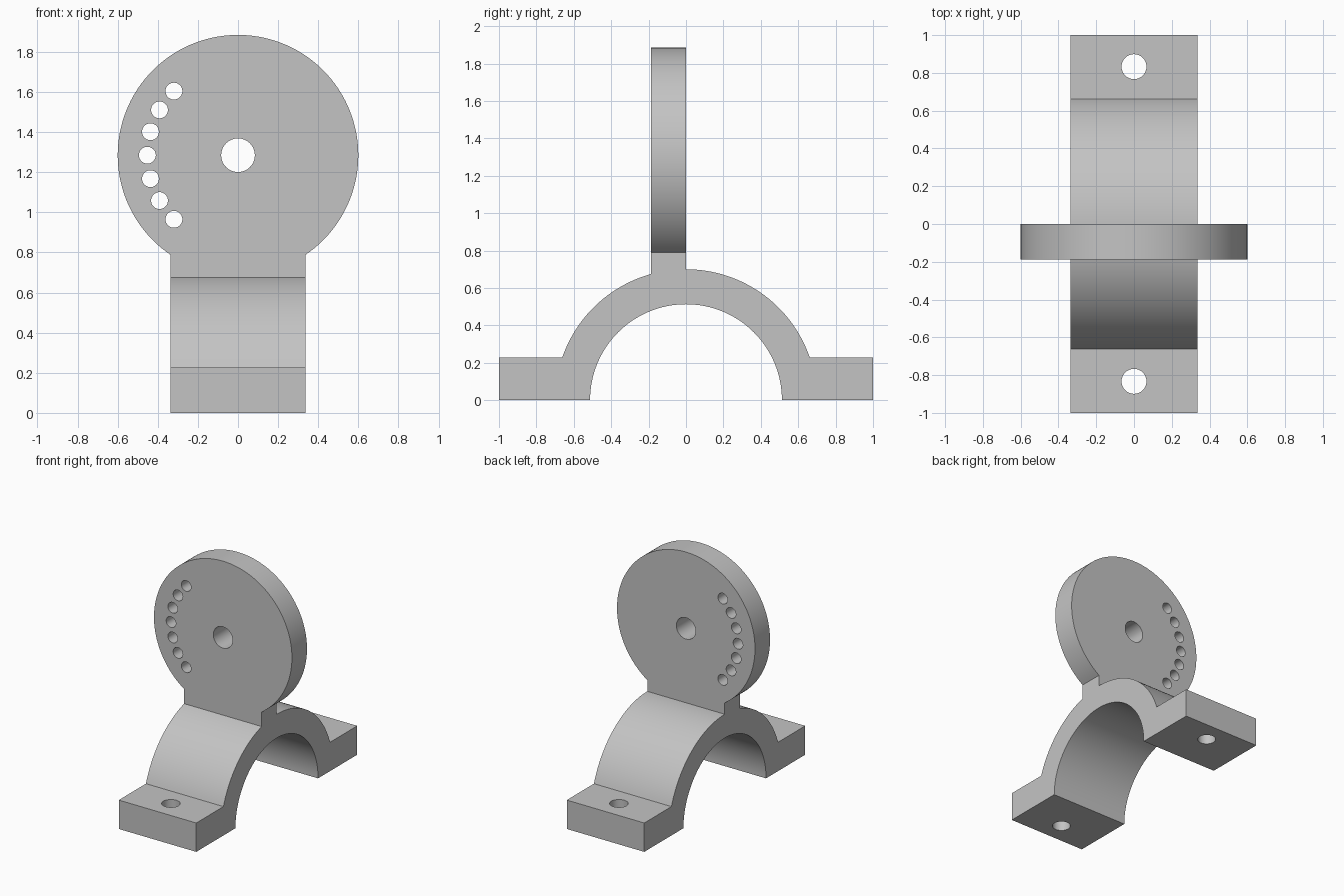
import bpy, bmesh
from math import sin, cos, pi, asin, radians, sqrt
from mathutils import Vector

if "Cube" in bpy.data.objects:
    bpy.data.objects.remove(bpy.data.objects["Cube"])

HALF_W = 0.337                 # half width of saddle and neck
INNER, OUTER = 0.513, 0.70     # saddle arch radii
FOOT_H = 0.227
DISC_R, DISC_Z, THICK = 0.60, 1.285, 0.187

grey = bpy.data.materials.new("plain_grey")
grey.use_nodes = True
grey.diffuse_color = (0.55, 0.55, 0.55, 1)
grey.node_tree.nodes["Principled BSDF"].inputs["Base Color"].default_value = grey.diffuse_color


def arc(radius, start, end, steps, centre=0.0):
    """Points (u, z) on an arc centred at (0, centre)."""
    angles = [start + (end - start) * i / steps for i in range(steps + 1)]
    return [(radius * cos(a), centre + radius * sin(a)) for a in angles]


def extrude(name, points, offset):
    """Make a solid by sweeping a closed outline along offset."""
    bm = bmesh.new()
    face = bm.faces.new([bm.verts.new(p) for p in points])
    swept = bmesh.ops.extrude_face_region(bm, geom=[face])["geom"]
    bmesh.ops.translate(bm, vec=Vector(offset),
                        verts=[v for v in swept if isinstance(v, bmesh.types.BMVert)])
    bmesh.ops.recalc_face_normals(bm, faces=bm.faces)
    mesh = bpy.data.meshes.new(name)
    bm.to_mesh(mesh)
    bm.free()
    obj = bpy.data.objects.new(name, mesh)
    bpy.context.collection.objects.link(obj)
    mesh.materials.append(grey)
    return obj


def combine(target, tool, operation):
    """Apply a boolean, then discard the tool object."""
    mod = target.modifiers.new(operation, "BOOLEAN")
    mod.operation, mod.solver, mod.object = operation, "EXACT", tool
    bpy.context.view_layer.objects.active = target
    bpy.ops.object.modifier_apply(modifier=mod.name)
    bpy.data.objects.remove(tool)


def drill(target, location, radius, depth, along_y=False):
    bpy.ops.mesh.primitive_cylinder_add(
        vertices=48, radius=radius, depth=depth, location=location,
        rotation=(pi / 2 if along_y else 0, 0, 0))
    cutter = bpy.context.object
    cutter.data.materials.append(grey)
    cutter.hide_render = True
    combine(target, cutter, "DIFFERENCE")


# Saddle: arch with a flat foot on each side
a = asin(FOOT_H / OUTER)
profile = [(1, 0), (1, FOOT_H)] + arc(OUTER, a, pi - a, 72)
profile += [(-1, FOOT_H), (-1, 0)] + arc(INNER, pi, 0, 72)
bracket = extrude("pivot_bracket", [(-HALF_W, y, z) for y, z in profile], (2 * HALF_W, 0, 0))

# Upright disc with its neck sunk into the arch
a = asin(sqrt(DISC_R ** 2 - HALF_W ** 2) / DISC_R)
outline = [(-HALF_W, 0.6), (HALF_W, 0.6)] + arc(DISC_R, -a, pi + a, 120, DISC_Z)
disc = extrude("upright_disc", [(x, -THICK, z) for x, z in outline], (0, THICK, 0))
combine(bracket, disc, "UNION")

# Bolt holes in the feet
for side in (-1, 1):
    drill(bracket, (0, side * 0.833, FOOT_H / 2), 0.066, 0.5)

# Pivot hole and the row of index holes around it
drill(bracket, (0, -THICK / 2, DISC_Z), 0.084, 0.5, True)
for step in range(-3, 4):
    t = pi + radians(15) * step
    drill(bracket, (0.452 * cos(t), -THICK / 2, DISC_Z + 0.452 * sin(t)), 0.042, 0.5, True)

bpy.ops.object.select_all(action="DESELECT")
bracket.select_set(True)
bpy.context.view_layer.objects.active = bracket
bpy.ops.object.shade_smooth_by_angle(angle=radians(30))
